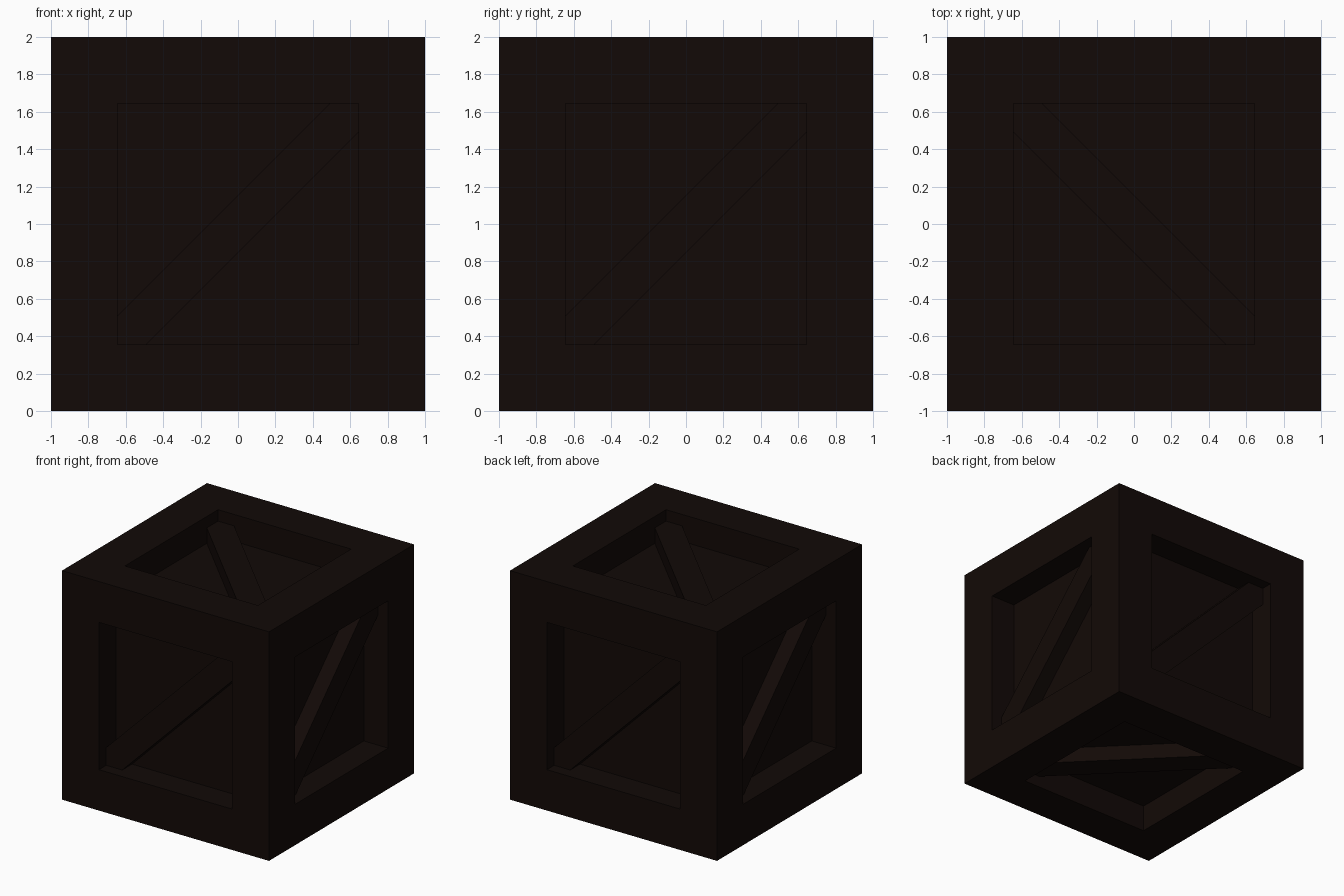
import bpy, bmesh
from math import radians
from mathutils import Matrix, Vector

if "Cube" in bpy.data.objects:
    bpy.data.objects.remove(bpy.data.objects["Cube"])

H = 0.643        # half size of each square opening
PANEL = 0.235    # depth of the recessed panels
BRACE = 0.10     # depth of the brace faces
W = 0.155        # brace half width measured along the opening edge

wood = bpy.data.materials.new("dark_wood")
wood.diffuse_color = (0.006, 0.0028, 0.002, 1)
wood.use_nodes = True
wood.node_tree.nodes["Principled BSDF"].inputs["Base Color"].default_value = wood.diffuse_color


def add_object(name, bm):
    bmesh.ops.recalc_face_normals(bm, faces=bm.faces)
    mesh = bpy.data.meshes.new(name)
    bm.to_mesh(mesh)
    bm.free()
    mesh.materials.append(wood)
    obj = bpy.data.objects.new(name, mesh)
    obj.location.z = 1
    bpy.context.collection.objects.link(obj)


# Crate body: cube with a square recess in every side
bm = bmesh.new()
bmesh.ops.create_cube(bm, size=2)
panels = bm.faces[:]
bmesh.ops.inset_individual(bm, faces=panels, thickness=1 - H, use_even_offset=True)
panels = bmesh.ops.extrude_discrete_faces(bm, faces=panels)["faces"]
for face in panels:
    bmesh.ops.translate(bm, verts=face.verts, vec=face.calc_center_median().normalized() * -PANEL)
add_object("crate_frame", bm)


# Diagonal brace fitted corner to corner in the front recess, then turned to its side
def brace(name, turn):
    outline = [(-H, -H), (W - H, -H), (H, H - W), (H, H), (H - W, H), (-H, W - H)]
    bm = bmesh.new()
    face = bm.faces.new([bm.verts.new((x, BRACE - 1, z)) for x, z in outline])
    ext = bmesh.ops.extrude_face_region(bm, geom=[face], use_keep_orig=True)["geom"]
    bmesh.ops.translate(bm, verts=[g for g in ext if isinstance(g, bmesh.types.BMVert)],
                        vec=Vector((0, PANEL - BRACE + 0.01, 0)))
    bm.transform(turn)
    add_object(name, bm)


for i, side in enumerate(("front", "right", "back", "left")):
    brace(side + "_brace", Matrix.Rotation(radians(90 * i), 4, 'Z'))
brace("top_brace", Matrix.Rotation(radians(90), 4, 'Z') @ Matrix.Rotation(radians(-90), 4, 'X'))
brace("bottom_brace", Matrix.Rotation(radians(90), 4, 'X'))
